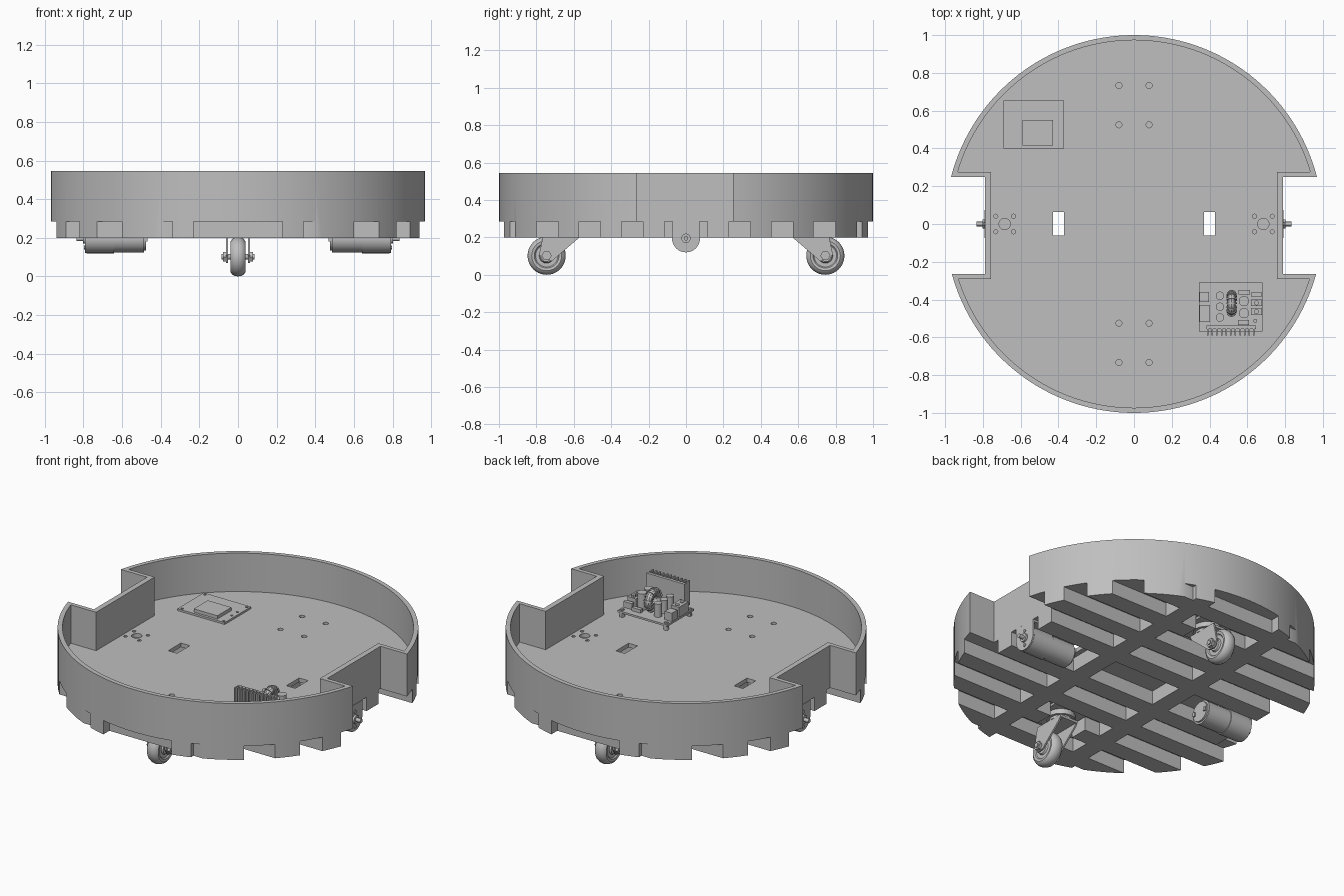
import bpy, bmesh
from math import asin, cos, sin, pi
from mathutils import Matrix, Vector

if "Cube" in bpy.data.objects:
    bpy.data.objects.remove(bpy.data.objects["Cube"])

grey = bpy.data.materials.new("plain grey")
grey.use_nodes = True
colour = (0.52, 0.52, 0.52, 1)
grey.diffuse_color = colour
for node in grey.node_tree.nodes:
    if node.type == "BSDF_PRINCIPLED":
        node.inputs["Base Color"].default_value = colour

AXES = {"x": Matrix.Rotation(pi / 2, 4, "Y"), "y": Matrix.Rotation(pi / 2, 4, "X"), "z": Matrix()}
parts = []


def box(bm, x, y, z):
    size = Vector((x[1] - x[0], y[1] - y[0], z[1] - z[0]))
    mid = Vector((sum(x), sum(y), sum(z))) / 2
    bmesh.ops.create_cube(bm, size=1, matrix=Matrix.Translation(mid) @ Matrix.Diagonal((*size, 1)))


def cyl(bm, centre, r, depth, axis="z", sides=24, r2=None):
    bmesh.ops.create_cone(bm, cap_ends=True, segments=sides, radius1=r, radius2=r if r2 is None else r2,
                          depth=depth, matrix=Matrix.Translation(centre) @ AXES[axis])


def prism(bm, points, offset):
    face = bm.faces.new([bm.verts.new(p) for p in points])
    out = bmesh.ops.extrude_face_region(bm, geom=[face])["geom"]
    bmesh.ops.translate(bm, vec=offset, verts=[v for v in out if isinstance(v, bmesh.types.BMVert)])


def lathe_x(bm, profile, centre, steps=40):
    verts = [bm.verts.new((centre[0] + x, centre[1], centre[2] + r)) for r, x in profile]
    edges = [bm.edges.new(pair) for pair in zip(verts, verts[1:] + verts[:1])]
    bmesh.ops.spin(bm, geom=verts + edges, cent=centre, axis=(1, 0, 0), angle=2 * pi, steps=steps)
    bmesh.ops.remove_doubles(bm, verts=bm.verts, dist=1e-5)


def finish(bm, name, mirror=(1, 1, 1), part=True):
    bm.transform(Matrix.Diagonal((*mirror, 1)))
    bmesh.ops.recalc_face_normals(bm, faces=bm.faces)
    mesh = bpy.data.meshes.new(name)
    bm.to_mesh(mesh)
    bm.free()
    obj = bpy.data.objects.new(name, mesh)
    bpy.context.collection.objects.link(obj)
    mesh.materials.append(grey)
    if part:
        parts.append(obj)
    return obj


def cut(obj, bm):
    """Subtract a helper solid and throw the helper away."""
    cutter = finish(bm, "cutter", part=False)
    cutter.hide_render = True
    mod = obj.modifiers.new("cut", "BOOLEAN")
    mod.operation, mod.solver, mod.object = "DIFFERENCE", "EXACT", cutter
    bpy.context.view_layer.update()
    mesh = bpy.data.meshes.new_from_object(obj.evaluated_get(bpy.context.evaluated_depsgraph_get()))
    obj.modifiers.clear()
    obj.data = mesh
    bpy.data.objects.remove(cutter)


def outline(r, back, front, side, z, n=64):
    """Round plan with a rectangular bay on each side."""
    a, b = asin(back / r), asin(front / r)
    arc = lambda s, e: [(r * cos(s + (e - s) * i / n), r * sin(s + (e - s) * i / n), z) for i in range(n + 1)]
    return (arc(a, pi - a) + [(-side, back, z), (-side, -front, z)]
            + arc(pi + b, 2 * pi - b) + [(side, -front, z), (side, back, z)])


# Tray body
bm = bmesh.new()
prism(bm, outline(1, 0.25, 0.265, 0.79, 0.2), (0, 0, 0.345))
body = finish(bm, "tray_body")
bm = bmesh.new()
prism(bm, outline(0.973, 0.275, 0.29, 0.757, 0.31), (0, 0, 0.4))
cut(body, bm)

# Underside pockets between the ribs
rows = [(-0.115, 0.115)]
for lo, hi in [(0.23, 0.345), (0.456, 0.572), (0.683, 0.8), (0.915, 1.1)]:
    rows += [(lo, hi), (-hi, -lo)]
bm = bmesh.new()
for row in rows:
    for col in [(-0.23, 0.23), (0.34, 1.1), (-1.1, -0.34)]:
        box(bm, col, row, (0.1, 0.285))
cut(body, bm)
bm = bmesh.new()
for s in (1, -1):
    box(bm, (-0.125, 0.125), sorted((s * 0.47, s * 0.79)), (0.1, 0.285))
cut(body, bm)

# Floor slots and screw holes
bm = bmesh.new()
for s in (1, -1):
    box(bm, sorted((s * 0.37, s * 0.43)), (-0.06, 0.063), (0.25, 0.4))
    cyl(bm, (s * 0.685, 0, 0.3), 0.03, 0.1)
    for t in (1, -1):
        for dx in (-0.047, 0.047):
            cyl(bm, (s * 0.685 + dx, t * 0.041, 0.3), 0.011, 0.1, sides=12)
        for y in (0.525, 0.733):
            cyl(bm, (t * 0.08, s * y, 0.3), 0.016, 0.1, sides=16)
cut(body, bm)

# Swivel casters, front and back
for s, name in [(-1, "front"), (1, "back")]:
    bm = bmesh.new()
    box(bm, (-0.11, 0.11), (0.49, 0.77), (0.27, 0.284))
    cyl(bm, (0, 0.63, 0.255), 0.08, 0.03)
    cyl(bm, (0, 0.63, 0.235), 0.065, 0.02)
    box(bm, (-0.062, 0.062), (0.56, 0.75), (0.213, 0.228))
    for x in (-0.062, 0.052):
        leg = [(0.555, 0.228), (0.575, 0.195), (0.715, 0.075), (0.76, 0.07), (0.785, 0.11), (0.76, 0.228)]
        prism(bm, [(x, y, z) for y, z in leg], (0.01, 0, 0))
    finish(bm, name + "_caster_fork", (1, s, 1))
    bm = bmesh.new()
    cyl(bm, (0, 0.745, 0.102), 0.014, 0.17, "x", 16)
    for x in (-0.07, 0.07):
        cyl(bm, (x, 0.745, 0.102), 0.027, 0.016, "x", 6)
    finish(bm, name + "_caster_axle", (1, s, 1))
    bm = bmesh.new()
    half = [(0.018, 0.04), (0.035, 0.04), (0.04, 0.03), (0.06, 0.03), (0.066, 0.036),
            (0.08, 0.038), (0.092, 0.03), (0.099, 0.016)]
    lathe_x(bm, half + [(0.102, 0)] + [(r, -x) for r, x in reversed(half)], (0, 0.745, 0.102))
    finish(bm, name + "_caster_wheel", (1, s, 1))

# Gear motors with mounting plates
for s, name in [(1, "left"), (-1, "right")]:
    bm = bmesh.new()
    cyl(bm, (0.713, 0, 0.195), 0.075, 0.14, "x", 32)
    cyl(bm, (0.565, 0, 0.195), 0.071, 0.156, "x", 32)
    cyl(bm, (0.482, 0, 0.195), 0.06, 0.012, "x", 32)
    for y in (-0.045, 0.045):
        box(bm, (0.468, 0.478), (y - 0.008, y + 0.008), (0.18, 0.205))
    finish(bm, name + "_motor", (s, 1, 1))
    bm = bmesh.new()
    cyl(bm, (0.787, 0, 0.195), 0.073, 0.008, "x", 32)
    box(bm, (0.783, 0.791), (-0.073, 0.073), (0.195, 0.284))
    box(bm, (0.6, 0.787), (-0.073, 0.073), (0.272, 0.284))
    for z in (0.15, 0.24):
        cyl(bm, (0.793, 0, z), 0.01, 0.006, "x", 12)
    finish(bm, name + "_motor_bracket", (s, 1, 1))
    bm = bmesh.new()
    cyl(bm, (0.796, 0, 0.195), 0.025, 0.014, "x")
    cyl(bm, (0.81, 0, 0.195), 0.012, 0.05, "x", 16)
    finish(bm, name + "_motor_shaft", (s, 1, 1))

# Flat controller board
bm = bmesh.new()
box(bm, (-0.69, -0.37), (0.4, 0.655), (0.31, 0.322))
board = finish(bm, "controller_board")
bm = bmesh.new()
for x in (-0.67, -0.387):
    for y in (0.416, 0.638):
        cyl(bm, (x, y, 0.325), 0.008, 0.02, sides=12)
for y in (0.5, 0.555):
    cyl(bm, (-0.393, y, 0.325), 0.007, 0.02, sides=12)
cut(board, bm)
bm = bmesh.new()
box(bm, (-0.59, -0.43), (0.415, 0.55), (0.322, 0.342))
finish(bm, "controller_chip")

# Power board on standoffs
bm = bmesh.new()
box(bm, (0.345, 0.68), (-0.57, -0.31), (0.337, 0.349))
finish(bm, "power_board")
bm = bmesh.new()
for x in (0.363, 0.662):
    for y in (-0.552, -0.328):
        cyl(bm, (x, y, 0.324), 0.015, 0.028, sides=12)
        cyl(bm, (x, y, 0.352), 0.012, 0.008, sides=12)
finish(bm, "board_standoffs")

# Finned heat sink
bm = bmesh.new()
box(bm, (0.385, 0.645), (-0.555, -0.537), (0.349, 0.5))
for i in range(11):
    x = 0.39 + i * 0.0245
    box(bm, (x - 0.004, x + 0.004), (-0.59, -0.555), (0.355, 0.505))
finish(bm, "heat_sink")

# Capacitors
bm = bmesh.new()
for y in (-0.38, -0.438, -0.495):
    cyl(bm, (0.455, y, 0.389), 0.022, 0.08)
for y in (-0.408, -0.472):
    cyl(bm, (0.582, y, 0.399), 0.027, 0.1)
cyl(bm, (0.642, -0.512, 0.36), 0.01, 0.022, sides=12)
finish(bm, "capacitors")

# Wound coil standing on edge
bm = bmesh.new()
ring = [(0.045 + 0.022 * cos(2 * pi * i / 10), 0.022 * sin(2 * pi * i / 10)) for i in range(10)]
lathe_x(bm, ring, (0.517, -0.42, 0.415), 28)
for i in range(14):
    a = 2 * pi * i / 14
    spot = Matrix.Translation((0.517, -0.42 + 0.045 * sin(a), 0.415 + 0.045 * cos(a)))
    bmesh.ops.create_cone(bm, cap_ends=True, segments=12, radius1=0.027, radius2=0.027, depth=0.009,
                          matrix=spot @ Matrix.Rotation(-a, 4, "X") @ AXES["y"])
finish(bm, "wound_coil")

# Terminal blocks and small chips
bm = bmesh.new()
for x, y, z in [((0.348, 0.396), (-0.413, -0.36), 0.4), ((0.348, 0.402), (-0.52, -0.43), 0.41),
                ((0.62, 0.677), (-0.385, -0.362), 0.385), ((0.62, 0.677), (-0.435, -0.4), 0.4),
                ((0.62, 0.677), (-0.483, -0.445), 0.4), ((0.553, 0.613), (-0.372, -0.35), 0.37),
                ((0.55, 0.61), (-0.535, -0.508), 0.42)]:
    box(bm, x, y, (0.349, z))
for x, y in [(0.375, -0.452), (0.375, -0.498), (0.648, -0.418), (0.648, -0.464)]:
    cyl(bm, (x, y, 0.405), 0.013, 0.02, sides=12)
finish(bm, "terminals_and_chips")

# Smooth shading with crisp edges
bpy.ops.object.select_all(action="DESELECT")
for obj in parts:
    obj.select_set(True)
bpy.context.view_layer.objects.active = body
bpy.ops.object.shade_smooth_by_angle(angle=pi / 6)
